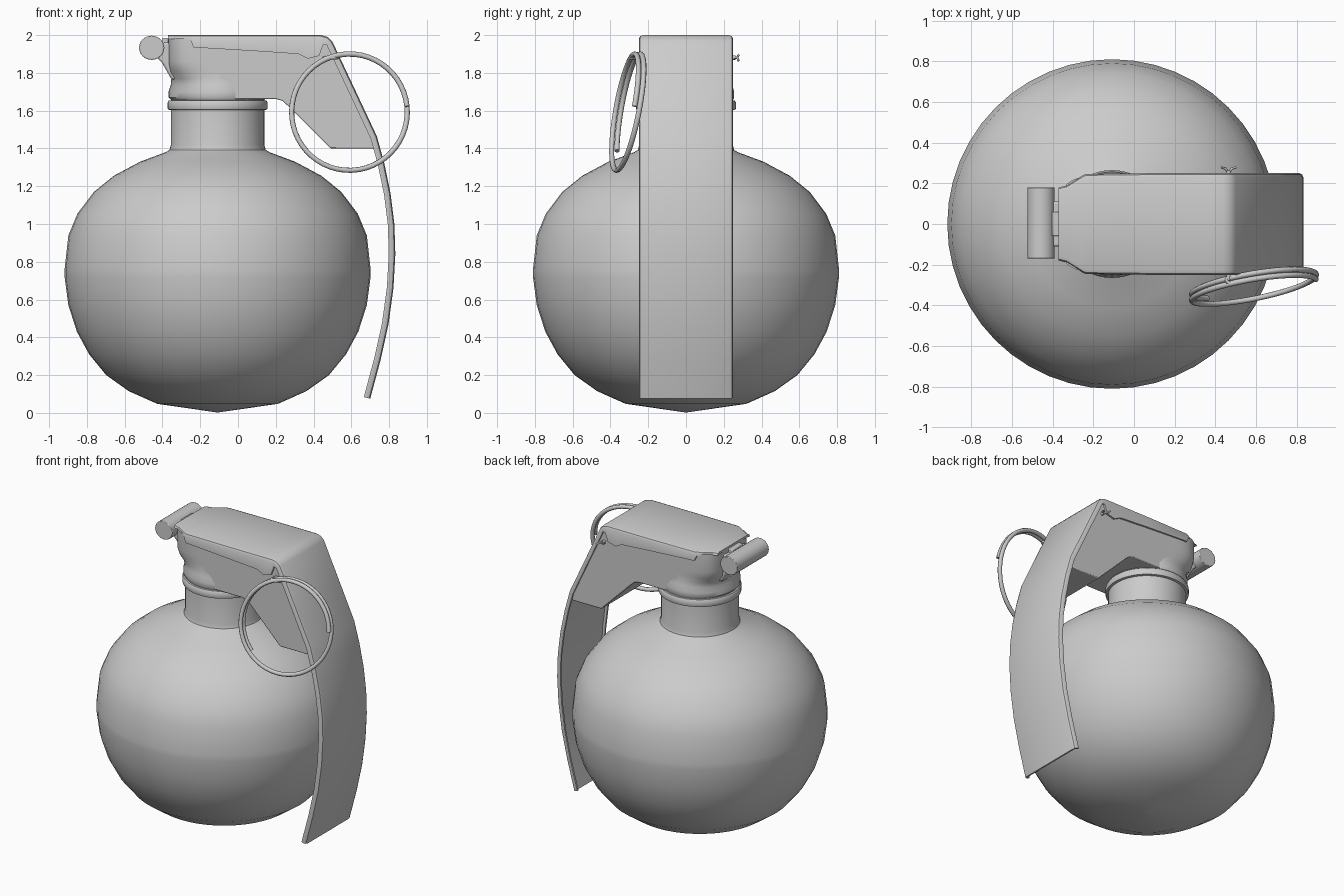
import bpy, bmesh, math
from mathutils import Vector

if "Cube" in bpy.data.objects:
    bpy.data.objects.remove(bpy.data.objects["Cube"])

CX = -0.108  # axis of the round body


def make(name, verts, faces, bevel=0.0, angle=40):
    me = bpy.data.meshes.new(name)
    me.from_pydata(verts, [], faces)
    bm = bmesh.new()
    bm.from_mesh(me)
    bmesh.ops.remove_doubles(bm, verts=bm.verts, dist=1e-5)
    bmesh.ops.recalc_face_normals(bm, faces=bm.faces)
    bm.to_mesh(me)
    bm.free()
    ob = bpy.data.objects.new(name, me)
    bpy.context.collection.objects.link(ob)
    if bevel:
        m = ob.modifiers.new("bevel", 'BEVEL')
        m.width, m.segments, m.limit_method = bevel, 2, 'ANGLE'
    bpy.ops.object.select_all(action='DESELECT')
    ob.select_set(True)
    bpy.context.view_layer.objects.active = ob
    bpy.ops.object.shade_smooth_by_angle(angle=math.radians(angle))
    return ob


def loft(name, rings, **kw):
    """Skin a list of equal-length closed rings and cap both ends."""
    n = len(rings[0])
    verts = [v for r in rings for v in r]
    faces = [(i * n + j, i * n + (j + 1) % n, (i + 1) * n + (j + 1) % n, (i + 1) * n + j)
             for i in range(len(rings) - 1) for j in range(n)]
    faces += [tuple(range(n))[::-1], tuple((len(rings) - 1) * n + j for j in range(n))]
    return make(name, verts, faces, **kw)


def oval(z, a, b, p=2.0, n=48):
    """Horizontal superellipse ring around the body axis."""
    out = []
    for i in range(n):
        t = 2 * math.pi * i / n
        c, s = math.cos(t), math.sin(t)
        k = (abs(c) ** p + abs(s) ** p) ** (-1 / p)
        out.append((CX + a * k * c, b * k * s, z))
    return out


def lathe(name, profile, **kw):
    return loft(name, [oval(z, r, r) for r, z in profile], **kw)


def prism(name, outline, y0, y1, **kw):
    return loft(name, [[(x, y, z) for x, z in outline] for y in (y0, y1)], **kw)


def wire(name, points, radius):
    cu = bpy.data.curves.new(name, 'CURVE')
    cu.dimensions = '3D'
    cu.bevel_depth, cu.bevel_resolution, cu.use_fill_caps = radius, 2, True
    sp = cu.splines.new('POLY')
    sp.points.add(len(points) - 1)
    for p, co in zip(sp.points, points):
        p.co = (*co, 1)
    ob = bpy.data.objects.new(name, cu)
    bpy.context.collection.objects.link(ob)
    return ob


# Round body with neck
lathe("body", [(0.001, 0.002), (0.32, 0.048), (0.47, 0.115), (0.59, 0.20), (0.68, 0.31),
               (0.745, 0.43), (0.79, 0.57), (0.81, 0.72), (0.81, 0.76), (0.79, 0.94),
               (0.742, 1.055), (0.655, 1.17), (0.55, 1.255), (0.41, 1.33),
               (0.275, 1.38), (0.255, 1.392), (0.247, 1.42), (0.247, 1.67)])

# Collar between neck and head
lathe("collar", [(0.25, 1.603), (0.262, 1.606), (0.265, 1.615), (0.265, 1.642),
                 (0.258, 1.654), (0.24, 1.656)])

# Head: round socket blending into a boxy top
loft("head_socket", [oval(1.66, 0.25, 0.25), oval(1.67, 0.26, 0.255), oval(1.70, 0.26, 0.255),
                     oval(1.735, 0.248, 0.245, 2.1), oval(1.77, 0.245, 0.237, 2.4),
                     oval(1.81, 0.258, 0.237, 3.2), oval(1.86, 0.262, 0.237, 4),
                     oval(1.985, 0.262, 0.237, 4)])

# Head arm with the wedge that sits under the lever
prism("head_arm", [(-0.10, 1.985), (-0.10, 1.662), (0.20, 1.662), (0.235, 1.652),
                   (0.265, 1.625), (0.49, 1.40), (0.735, 1.40), (0.70, 1.47), (0.47, 1.975)],
      -0.237, 0.237, bevel=0.006)

# Lever: channel section swept along its path (x, z, half width, skirt depth)
path = [(-0.37, 2.0, 0.18, 0.02), (-0.33, 2.0, 0.19, 0.02), (-0.25, 2.0, 0.24, 0.03),
        (-0.235, 2.0, 0.246, 0.065), (0.10, 2.0, 0.25, 0.085), (0.32, 2.0, 0.25, 0.10),
        (0.37, 2.0, 0.25, 0.125), (0.44, 2.0, 0.25, 0.11), (0.475, 1.99, 0.25, 0.045),
        (0.50, 1.965, 0.25, 0.035), (0.62, 1.71, 0.25, 0.035), (0.735, 1.465, 0.25, 0.035),
        (0.775, 1.32, 0.25, 0.035), (0.808, 1.16, 0.25, 0.035), (0.828, 1.00, 0.25, 0.035),
        (0.833, 0.84, 0.25, 0.035), (0.823, 0.66, 0.25, 0.035), (0.797, 0.47, 0.25, 0.035),
        (0.755, 0.28, 0.25, 0.035), (0.70, 0.075, 0.25, 0.035)]
rings = []
for i, (x, z, w, d) in enumerate(path):
    a, b = path[max(i - 1, 0)], path[min(i + 1, len(path) - 1)]
    t = Vector((b[0] - a[0], b[1] - a[1])).normalized()
    nx, nz = t.y, -t.x  # inward normal
    half = [(w - 0.022, 0), (w - 0.007, 0.006), (w, 0.02), (w, d), (w - 0.014, d),
            (w - 0.014, 0.016)]
    section = half + [(-y, o) for y, o in reversed(half)]
    rings.append([(x + nx * o, y, z + nz * o) for y, o in section])
loft("lever", rings)

# Hinge pin and its bracket
hinge = [(-0.457 + 0.067 * math.cos(i * math.pi / 12), 1.933 + 0.064 * math.sin(i * math.pi / 12))
         for i in range(24)]
prism("hinge_pin", hinge, -0.17, 0.18, bevel=0.004)
prism("hinge_bracket", [(-0.43, 1.882), (-0.40, 1.85), (-0.352, 1.765), (-0.30, 1.765),
                        (-0.30, 1.96), (-0.40, 1.96)], -0.11, 0.11, bevel=0.01)
prism("hinge_tongue", [(-0.41, 1.94), (-0.34, 1.94), (-0.34, 1.985), (-0.40, 1.985)],
      -0.06, 0.06, bevel=0.006)

# Pull ring: tilted wire coil of about one and a half turns
coil, turns, steps = [], 1.6, 80
for i in range(steps + 1):
    u = i / steps
    t = 2 * math.pi * turns * u + 0.1
    dx, dz = 0.306 * math.cos(t), 0.308 * math.sin(t)
    coil.append((0.59 + dx, -0.31 + 0.18 * dx + 0.18 * dz + 0.045 * (u - 0.5), 1.592 + dz))
wire("pull_ring", coil, 0.014)

# Safety pin through the head, with eye and splayed ends
eye = [(0.49 + 0.035 * math.cos(i * math.pi / 6), -0.275 + 0.02 * math.sin(i * math.pi / 6), 1.88)
       for i in range(13)]
wire("safety_pin_eye", eye, 0.009)
wire("safety_pin", [(0.465, -0.275, 1.88), (0.465, 0.262, 1.88)], 0.011)
for k, s in enumerate((-1, 1)):
    wire(f"safety_pin_end_{k}", [(0.465, 0.25, 1.88), (0.465 + s * 0.015, 0.272, 1.88),
                                 (0.465 + s * 0.035, 0.278, 1.88 - s * 0.015)], 0.006)
